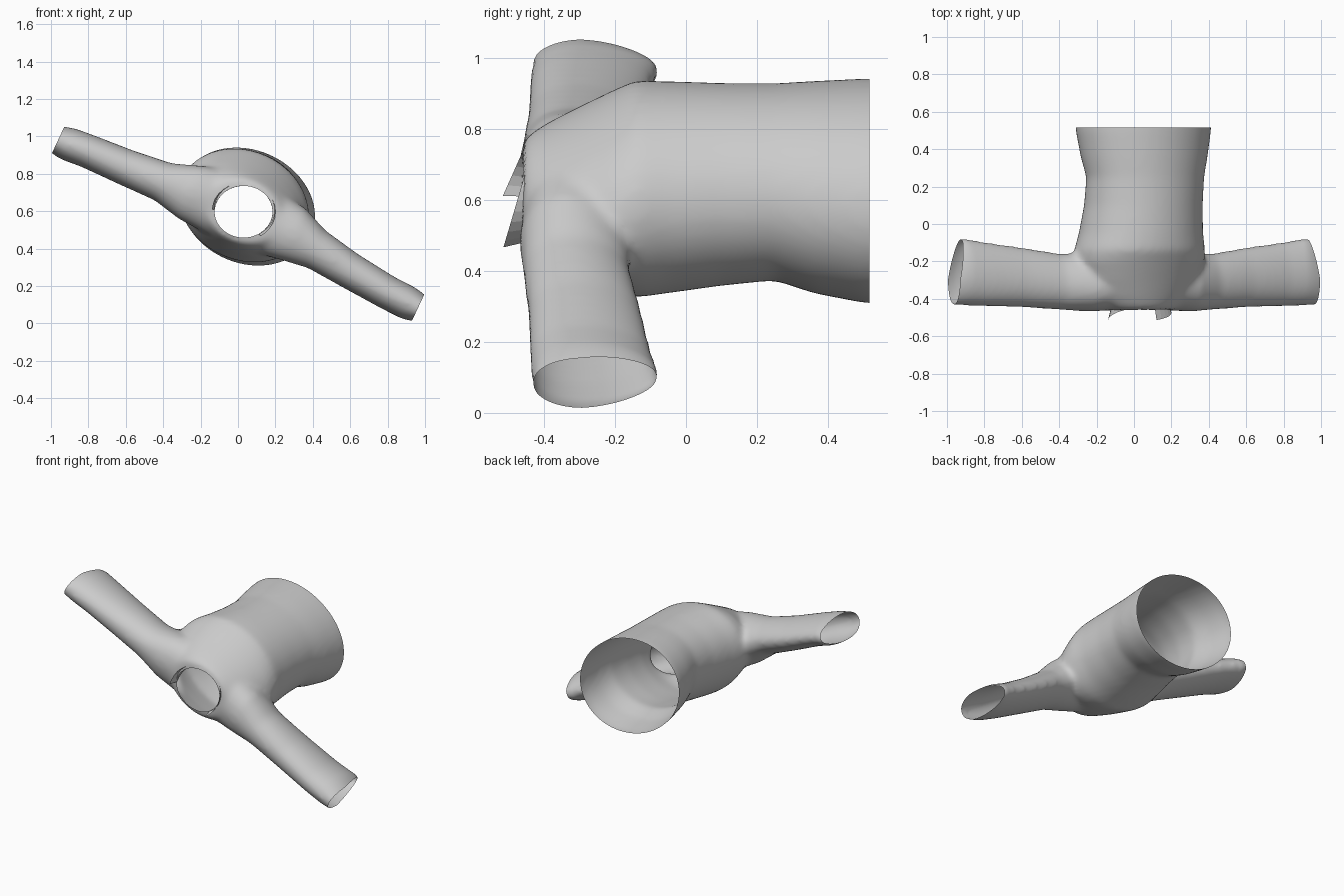
import bpy, bmesh, math
from mathutils import Vector

if "Cube" in bpy.data.objects:
    bpy.data.objects.remove(bpy.data.objects["Cube"])

D = Vector((0.906, 0, -0.423))      # sleeve direction
P = Vector((0.423, 0, 0.906))       # across the sleeve
Y = Vector((0, 1, 0))


def loft(bm, rows, u, v, n=48, taper=0.0):
    """Closed tube through rows of (centre, radius along u, radius along v)."""
    rings = []
    for c, a, b in rows:
        ring = []
        for i in range(n):
            t = 2 * math.pi * i / n
            k = 1 - taper * math.cos(t)
            ring.append(bm.verts.new(Vector(c) + u * a * math.cos(t)
                                     + v * b * k * math.sin(t)))
        rings.append(ring)
    for r0, r1 in zip(rings, rings[1:]):
        for i in range(n):
            j = (i + 1) % n
            bm.faces.new((r0[i], r0[j], r1[j], r1[i]))
    bm.faces.new(list(reversed(rings[0])))
    bm.faces.new(rings[-1])


def make_object(name, bm):
    me = bpy.data.meshes.new(name)
    bm.to_mesh(me)
    bm.free()
    ob = bpy.data.objects.new(name, me)
    bpy.context.collection.objects.link(ob)
    return ob


# Solid torso (tilted oval sections) and solid sleeves, overlapping
bm = bmesh.new()
torso = [(0.62, .05, .622, .378, .304), (0.50, .05, .625, .374, .302),
         (0.36, .054, .635, .350, .287), (0.25, .060, .650, .325, .266),
         (0.10, .050, .643, .326, .276), (-0.05, .037, .635, .342, .288),
         (-0.14, .030, .630, .362, .292), (-0.20, .03, .622, .362, .270),
         (-0.30, .03, .610, .330, .232), (-0.39, .03, .603, .280, .196),
         (-0.435, .03, .600, .235, .176), (-0.46, .03, .600, .195, .155)]
loft(bm, [((x, y, z), a, b) for y, x, z, a, b in torso], D, P)
sleeve = [(-1.06, 1.02, -.255, .175, .084), (-.92, .964, -.255, .180, .090),
          (-.80, .920, -.268, .172, .090), (-.60, .835, -.285, .160, .097),
          (-.40, .757, -.308, .150, .108), (-.25, .700, -.312, .156, .155),
          (.03, .600, -.285, .170, .200), (.30, .475, -.312, .156, .150),
          (.42, .397, -.308, .150, .110), (.60, .282, -.285, .160, .097),
          (.80, .165, -.268, .172, .090), (.92, .104, -.255, .180, .090),
          (1.06, .04, -.255, .175, .084)]
loft(bm, [((x, y, z), a, b) for x, z, y, a, b in sleeve], Y, P, taper=.15)
bmesh.ops.recalc_face_normals(bm, faces=bm.faces)
garment = make_object("garment_body", bm)

# Blend the parts into one soft skin
rm = garment.modifiers.new("blend", 'REMESH')
rm.mode = 'VOXEL'
rm.voxel_size = 0.015
sm = garment.modifiers.new("soften", 'SMOOTH')
sm.factor = 0.5
sm.iterations = 14
dg = bpy.context.evaluated_depsgraph_get()
skin = bpy.data.meshes.new_from_object(garment.evaluated_get(dg))
garment.modifiers.clear()

# Cut open the hem and both cuffs
bm = bmesh.new()
bm.from_mesh(skin)
for co, no in (((0, .517, 0), Y), ((-.962, 0, .98), -D), ((.962, 0, .082), D)):
    bmesh.ops.bisect_plane(bm, geom=bm.verts[:] + bm.edges[:] + bm.faces[:],
                           plane_co=co, plane_no=no, clear_outer=True)

# Pinch the cuffs: the lips close in slightly and slope back to the rear
for v in bm.verts:
    for side, mid in ((-1, Vector((-.962, -.255, .98))), (1, Vector((.962, -.255, .082)))):
        depth = side * (mid - v.co).dot(D)
        if -.01 < depth < .09 and v.co.x * side > .7:
            f = 1 - max(depth, 0) / .09
            v.co -= P * (v.co - mid).dot(P) * .12 * f * f
            v.co -= D * side * f * .04 * max(0, (v.co.y + .3) / .22)

# Cut the neck opening and round its rim
NX, NZ, RX, RZ = .03, .597, .155, .138


def neck_dist(co):
    return math.hypot((co.x - NX) / RX, (co.z - NZ) / RZ)


hole = [f for f in bm.faces
        if f.calc_center_median().y < -.3 and neck_dist(f.calc_center_median()) < 1]
bmesh.ops.delete(bm, geom=hole, context='FACES')
for v in bm.verts:
    if v.is_boundary and v.co.y < -.3 and neck_dist(v.co) < 1.3:
        k = neck_dist(v.co)
        v.co.x = NX + (v.co.x - NX) / k
        v.co.z = NZ + (v.co.z - NZ) / k
bm.to_mesh(skin)
bm.free()
garment.data = skin
for p in skin.polygons:
    p.use_smooth = True


# Loose collar strips standing off the neck rim
def collar_strip(name, a0, a1, front, n=8):
    bm = bmesh.new()
    pairs = []
    for i in range(n + 1):
        a = math.radians(a0 + (a1 - a0) * i / n)
        c, s = math.cos(a), math.sin(a)
        y = front(NZ + RZ * s)
        pairs.append((bm.verts.new((NX + RX * 1.1 * c, y, NZ + RZ * 1.12 * s)),
                      bm.verts.new((NX + RX * c, y + .06, NZ + RZ * s))))
    for p, q in zip(pairs, pairs[1:]):
        bm.faces.new((p[0], q[0], q[1], p[1]))
    return make_object(name, bm)


collar_strip("collar_strip_upper", 85, 175, lambda z: -.515 + .5 * (z - .61))
collar_strip("collar_strip_lower", -58, 35, lambda z: -.517 + .33 * (z - .47))
